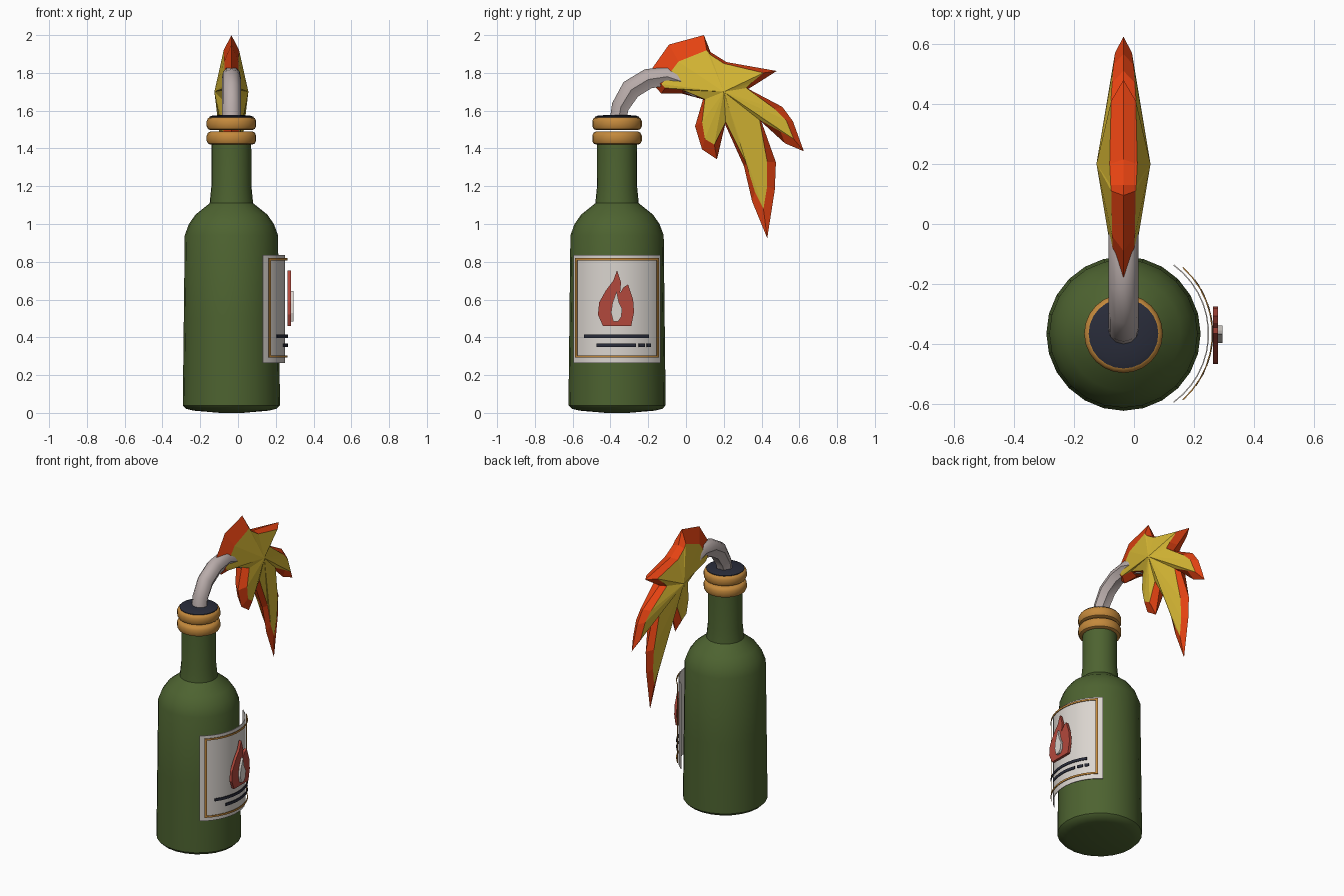
import bpy, bmesh, math

if "Cube" in bpy.data.objects:
    bpy.data.objects.remove(bpy.data.objects["Cube"])

CX, CY = -0.035, -0.365   # bottle axis


def mat(name, r, g, b):
    m = bpy.data.materials.new(name)
    m.diffuse_color = (r, g, b, 1)
    m.use_nodes = True
    m.node_tree.nodes["Principled BSDF"].inputs["Base Color"].default_value = m.diffuse_color
    return m


GREEN = mat("green_glass", .075, .125, .03)
GOLD = mat("gold", .55, .25, .045)
NAVY = mat("dark_navy", .022, .025, .042)
CLOTH = mat("grey_cloth", .48, .41, .40)
ORANGE = mat("flame_orange", .78, .055, .006)
YELLOW = mat("flame_yellow", .68, .48, .035)
PAPER = mat("label_paper", .70, .66, .62)
RED = mat("emblem_red", .45, .065, .045)


def make(name, verts, faces, material, smooth=None):
    me = bpy.data.meshes.new(name)
    me.from_pydata(verts, [], faces)
    bm = bmesh.new()
    bm.from_mesh(me)
    bmesh.ops.remove_doubles(bm, verts=bm.verts, dist=1e-5)
    bmesh.ops.recalc_face_normals(bm, faces=bm.faces)
    bm.to_mesh(me)
    bm.free()
    me.materials.append(material)
    ob = bpy.data.objects.new(name, me)
    bpy.context.collection.objects.link(ob)
    if smooth:
        bpy.ops.object.select_all(action='DESELECT')
        ob.select_set(True)
        bpy.context.view_layer.objects.active = ob
        bpy.ops.object.shade_smooth_by_angle(angle=math.radians(smooth))
    return ob


def loft(rings):
    """Closed tube through rings of equal size, capped at both ends."""
    n = len(rings[0])
    verts = [v for r in rings for v in r]
    faces = [(i*n + j, i*n + (j+1) % n, (i+1)*n + (j+1) % n, (i+1)*n + j)
             for i in range(len(rings)-1) for j in range(n)]
    faces += [tuple(range(n)), tuple(range((len(rings)-1)*n, len(rings)*n))]
    return verts, faces


def lathe(name, profile, material, n=24, smooth=40):
    rings = [[(CX + r*math.cos(2*math.pi*j/n), CY + r*math.sin(2*math.pi*j/n), z)
              for j in range(n)] for r, z in profile]
    return make(name, *loft(rings), material, smooth)


def arc_plate(name, radius, y0, y1, z0, z1, material, thick=.004):
    """Thin plate bent around the bottle on its +x side (y relative to the axis)."""
    a0, a1 = math.asin(y0/radius), math.asin(y1/radius)
    n = max(1, round((a1-a0)/.15))
    rings = []
    for i in range(n+1):
        a = a0 + (a1-a0)*i/n
        rings.append([(CX + r*math.cos(a), CY + r*math.sin(a), z) for r, z in
                      ((radius, z0), (radius, z1), (radius-thick, z1), (radius-thick, z0))])
    return make(name, *loft(rings), material, 35)


def plate(name, outline, x0, x1, material):
    return make(name, *loft([[(x, y, z) for y, z in outline] for x in (x0, x1)]), material)


# Bottle glass
lathe("bottle", [(.06, 0), (.20, .012), (.24, .022), (.257, .04), (.257, .07), (.252, .5),
                 (.247, .94), (.225, 1.0), (.19, 1.05), (.115, 1.11), (.106, 1.2),
                 (.105, 1.43)], GREEN)

# Two neck rings and the stopper
for part, z in (("lower_neck_ring", 1.42), ("upper_neck_ring", 1.497)):
    lathe(part, [(.11, z), (.124, z+.006), (.131, z+.02), (.131, z+.048),
                 (.124, z+.063), (.112, z+.069)], GOLD)
lathe("stopper", [(.116, 1.555), (.116, 1.568), (.10, 1.574), (.04, 1.578)], NAVY)

# Curved label, its border and printed lines
arc_plate("label", .285, -.23, .23, .265, .835, PAPER)
for i, (z0, z1) in enumerate(((.292, .304), (.808, .82))):
    arc_plate(f"border_rail_{i}", .298, -.222, .222, z0, z1, GOLD)
for i, y in enumerate((-.222, .212)):
    arc_plate(f"border_side_{i}", .298, y, y+.01, .292, .82, GOLD)
for i, (y0, y1, z) in enumerate(((-.175, .17, .396), (-.11, .10, .35),
                                 (.115, .148, .35), (.158, .18, .35))):
    arc_plate(f"label_line_{i}", .299, y0, y1, z, z+.018, NAVY)

# Flame emblem on the label
plate("emblem_outer", [(-.44, .46), (-.466, .52), (-.46, .585), (-.423, .65), (-.385, .70),
                       (-.365, .755), (-.344, .69), (-.349, .635), (-.33, .665), (-.307, .68),
                       (-.28, .60), (-.275, .535), (-.29, .46)], .263, .28, RED)
plate("emblem_inner", [(-.385, .485), (-.397, .53), (-.39, .58), (-.367, .645), (-.355, .585),
                       (-.338, .55), (-.342, .51), (-.358, .485)], .28, .295, PAPER)

# Cloth wick: a pleated tube bending over toward the back
path = [(-.357, 1.55), (-.345, 1.62), (-.29, 1.71), (-.2, 1.765), (-.1, 1.78),
        (-.01, 1.75), (.07, 1.70)]
size = [.046, .05, .058, .057, .055, .055, .04]
rings = []
for i, ((y, z), s) in enumerate(zip(path, size)):
    ya, za = path[max(i-1, 0)]
    yb, zb = path[min(i+1, len(path)-1)]
    t = math.atan2(zb-za, yb-ya)
    ring = []
    for j in range(12):
        a = 2*math.pi*j/12
        fold = .82 if j in (7, 9, 11) else 1.0
        u = s*fold*math.sin(a)
        ring.append((CX + .05*fold*math.cos(a), y - u*math.sin(t), z + u*math.cos(t)))
    rings.append(ring)
make("cloth_wick", *loft(rings), CLOTH, 35)

# Flame: sharp orange rim (outer y, z) bevelled up to the yellow core edge (inner y, z)
flame = [(-.21, 1.78, -.13, 1.74), (-.09, 1.95, -.04, 1.86), (.095, 2.0, .11, 1.92),
         (.13, 1.91, .13, 1.895), (.215, 1.857, .20, 1.85), (.48, 1.81, .41, 1.80),
         (.37, 1.74, .35, 1.75), (.33, 1.715, .32, 1.72), (.51, 1.62, .47, 1.61),
         (.566, 1.544, .53, 1.55), (.624, 1.385, .57, 1.45), (.524, 1.427, .50, 1.49),
         (.40, 1.54, .39, 1.55), (.476, 1.326, .43, 1.33), (.47, 1.18, .43, 1.20),
         (.43, .925, .41, 1.08), (.35, 1.12, .365, 1.17), (.307, 1.305, .32, 1.32),
         (.206, 1.53, .21, 1.54), (.164, 1.342, .15, 1.42), (.085, 1.395, .10, 1.45),
         (.048, 1.517, .085, 1.54), (.09, 1.66, .10, 1.66), (-.02, 1.69, -.02, 1.71),
         (-.13, 1.69, -.11, 1.72)]
n = len(flame)
hub = (.2, 1.7)


def core_edge(side):
    return [(CX + side*max(.012, .055 - .06*math.dist((c, d), hub)), c, d)
            for a, b, c, d in flame]


rim = [(CX, a, b) for a, b, c, d in flame]
left, right = core_edge(-1), core_edge(1)
pairs = [(j, (j+1) % n) for j in range(n)]
make("flame_rim", left + rim + right,
     [(k + i, k + j, k + n + j, k + n + i) for k in (0, n) for i, j in pairs], ORANGE)
make("flame_core", left + right + [(CX - .09, *hub), (CX + .09, *hub)],
     [(i, j, 2*n) for i, j in pairs] + [(n + i, n + j, 2*n + 1) for i, j in pairs], YELLOW)
